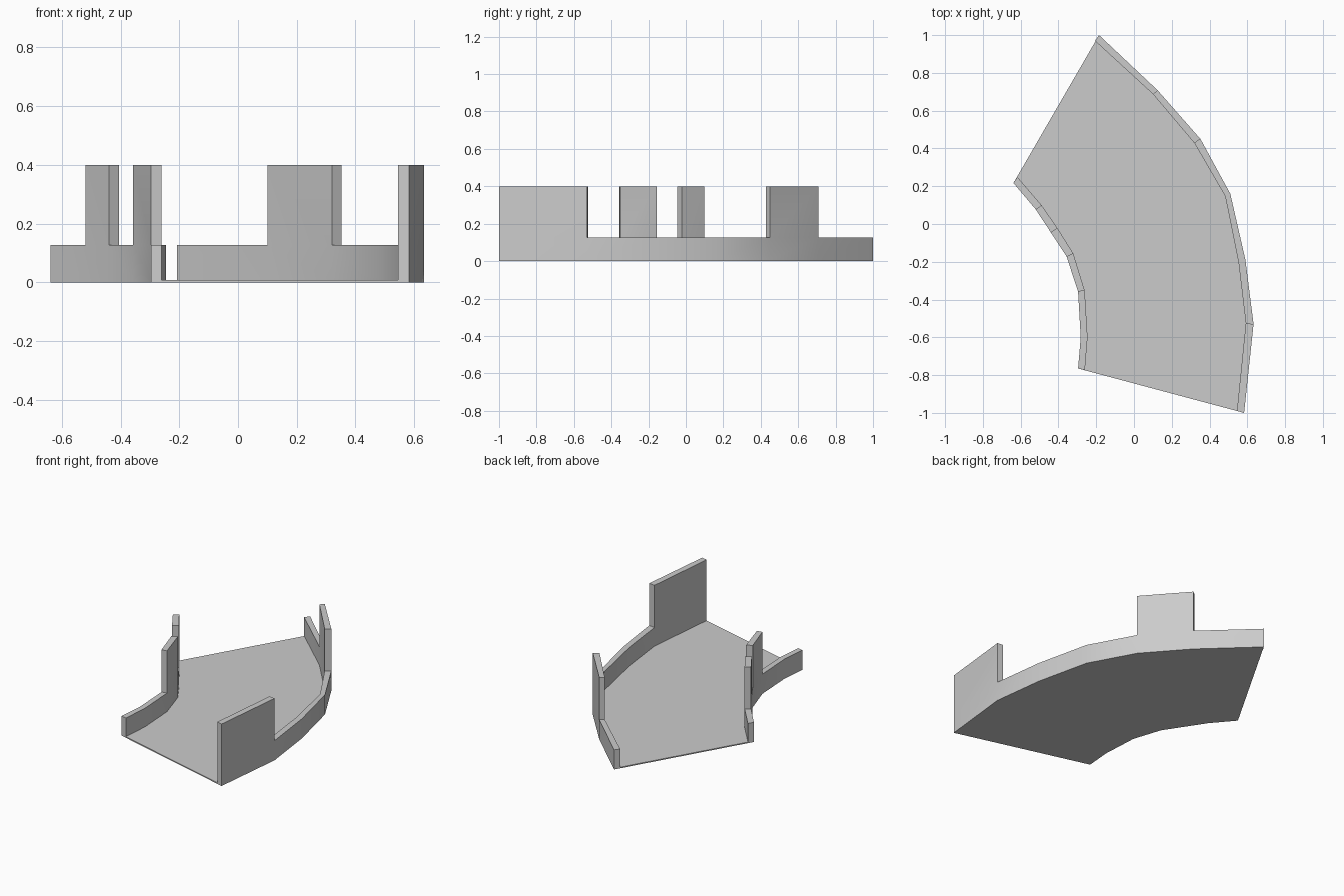
import bpy, bmesh, math

cube = bpy.data.objects.get("Cube")
if cube:
    bpy.data.objects.remove(cube)

grey = bpy.data.materials.new("light grey")
grey.use_nodes = True
COLOUR = (0.6, 0.6, 0.6, 1)
grey.diffuse_color = COLOUR
grey.node_tree.nodes["Principled BSDF"].inputs["Base Color"].default_value = COLOUR

FLOOR, LOW, TALL = 0.007, 0.127, 0.4

# Wall footprints: outer face and inner face, from the front end to the back end
far_out = [(0.583, -1), (0.633, -0.53), (0.59, -0.19), (0.51, 0.16),
           (0.352, 0.45), (0.125, 0.708), (-0.185, 1)]
far_in = [(0.545, -0.99), (0.592, -0.525), (0.553, -0.2), (0.483, 0.147),
          (0.32, 0.428), (0.1, 0.688), (-0.207, 0.97)]
near_out = [(-0.296, -0.765), (-0.282, -0.6), (-0.296, -0.358), (-0.357, -0.172),
            (-0.44, -0.045), (-0.52, 0.077), (-0.638, 0.217)]
near_in = [(-0.26, -0.773), (-0.246, -0.6), (-0.261, -0.352), (-0.322, -0.155),
           (-0.405, -0.022), (-0.49, 0.1), (-0.618, 0.25)]


def finish(bm, name):
    bmesh.ops.remove_doubles(bm, verts=bm.verts, dist=1e-4)
    bmesh.ops.recalc_face_normals(bm, faces=bm.faces)
    mesh = bpy.data.meshes.new(name)
    bm.to_mesh(mesh)
    bm.free()
    mesh.materials.append(grey)
    obj = bpy.data.objects.new(name, mesh)
    bpy.context.collection.objects.link(obj)
    bpy.ops.object.select_all(action="DESELECT")
    obj.select_set(True)
    bpy.context.view_layer.objects.active = obj
    bpy.ops.object.shade_smooth_by_angle(angle=math.radians(35))


def wall(name, outer, inner, tall):
    """Faceted curved wall whose listed segments rise to full height."""
    bm = bmesh.new()

    def quad(*pts):
        bm.faces.new([bm.verts.new(p) for p in pts])

    def upright(a, b, z0, z1):
        quad((*a, z0), (*b, z0), (*b, z1), (*a, z1))

    def cap(i, z):
        quad(*[(*p, z) for p in (outer[i], outer[i + 1], inner[i + 1], inner[i])])

    last = len(outer) - 1
    for i in range(last):
        levels = [(FLOOR, LOW)] + ([(LOW, TALL)] if i in tall else [])
        for z0, z1 in levels:
            upright(outer[i], outer[i + 1], z0, z1)
            upright(inner[i], inner[i + 1], z0, z1)
        cap(i, FLOOR)
        cap(i, levels[-1][1])
        if i in tall:
            for k in (i, i + 1):
                upright(outer[k], inner[k], LOW, TALL)
    for k in (0, last):
        upright(outer[k], inner[k], FLOOR, LOW)
    finish(bm, name)


# Thin floor slab under both walls
bm = bmesh.new()
outline = [bm.verts.new((x, y, 0)) for x, y in far_out + near_out[::-1]]
face = bm.faces.new(outline)
ext = bmesh.ops.extrude_face_region(bm, geom=[face])
top = [g for g in ext["geom"] if isinstance(g, bmesh.types.BMVert)]
bmesh.ops.translate(bm, verts=top, vec=(0, 0, FLOOR))
finish(bm, "floor")

wall("outer_curved_wall", far_out, far_in, {0, 4})
wall("inner_curved_wall", near_out, near_in, {2, 4})
